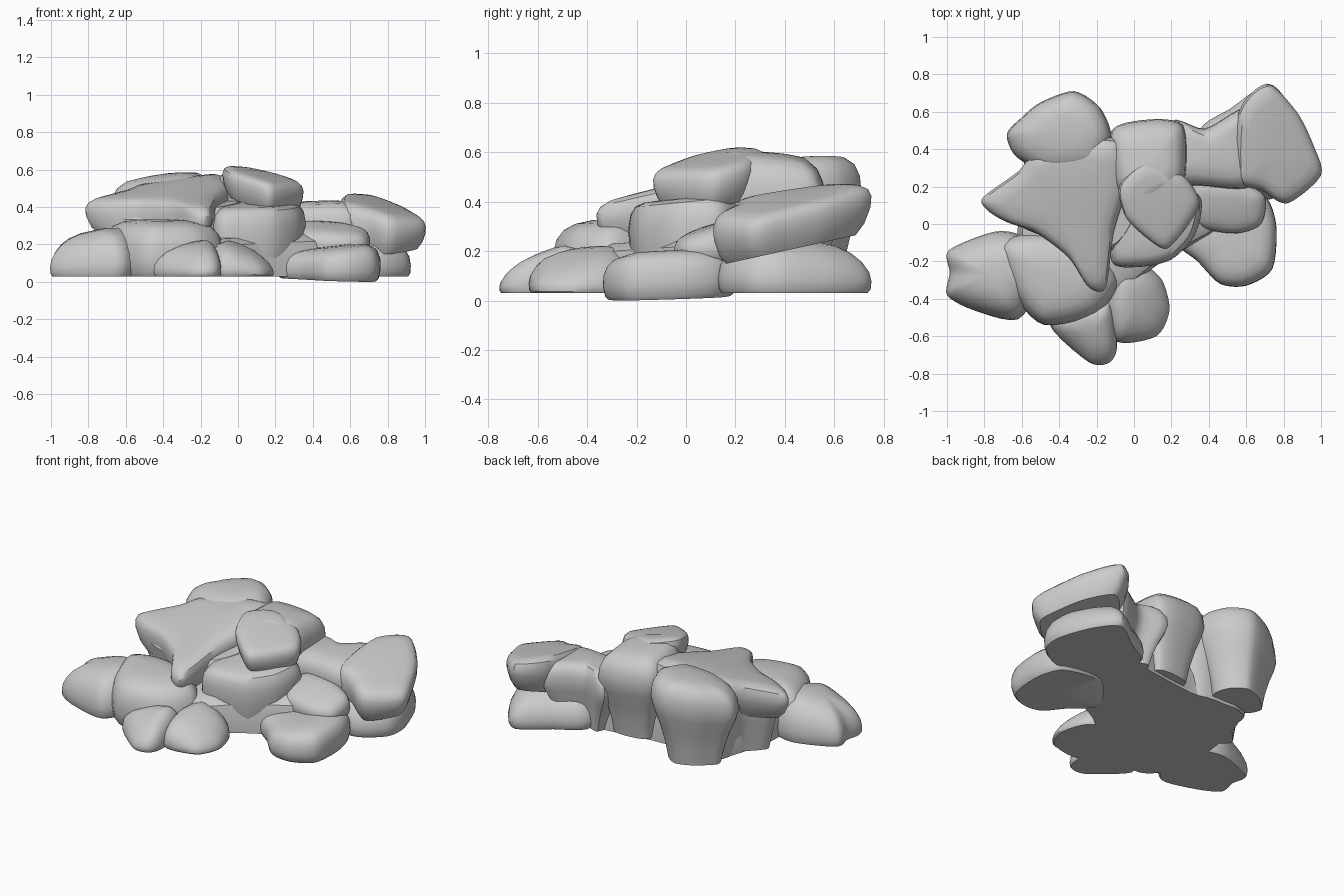
import bpy, math
from mathutils import Vector

if "Cube" in bpy.data.objects:
    bpy.data.objects.remove(bpy.data.objects["Cube"])

# Vertical profiles shared by the stones: (height fraction, outline scale)
ROUND = [(0, .9), (.08, .96), (.3, 1), (.55, .99), (.75, .93), (.88, .82), (.96, .64), (1, .38)]
CONE = [(0, .95), (.08, .99), (.25, 1), (.45, .97), (.65, .88), (.82, .74), (.94, .54), (1, .28)]
SLAB = [(0, .82), (.2, .92), (.5, .99), (.72, 1), (.87, .96), (.96, .87), (1, .7), (1.01, .35)]
FLARE = [(0, .6), (.2, .68), (.4, .8), (.58, .94), (.7, 1), (.83, .97), (.92, .87), (.98, .68), (1, .38)]
WALL = [(0, .8), (.5, .9), (.85, 1), (1, .9), (1.01, .4)]
BLOCK = [(0, 1), (.5, 1), (.85, .95), (1, .8), (1.01, .4)]


def smooth_loop(pts, n=5):
    """Closed curve through the points"""
    out, m = [], len(pts)
    for i in range(m):
        a, b, c, d = (Vector(pts[(i + k) % m]) for k in (-1, 0, 1, 2))
        for j in range(n):
            t = j / n
            tb, tc = (c - a) * .4, (d - b) * .4
            out.append(b * (2*t**3 - 3*t*t + 1) + tb * (t**3 - 2*t*t + t)
                       + c * (3*t*t - 2*t**3) + tc * (t**3 - t*t))
    return out


def stone(name, pts, bottom, top, profile=ROUND):
    """bottom and top are planes: (height at centre, slope x, slope y)"""
    loop = smooth_loop(pts)
    n = len(loop)
    c = sum(loop, Vector((0, 0))) / n

    def point(p, f):
        lo = bottom[0] + bottom[1] * (p.x - c.x) + bottom[2] * (p.y - c.y)
        hi = top[0] + top[1] * (p.x - c.x) + top[2] * (p.y - c.y)
        return (p.x, p.y, lo + f * (hi - lo))

    verts, faces = [], []
    for f, s in profile:
        verts += [point(c + (p - c) * s, f) for p in loop]
    for r in range(len(profile) - 1):
        for i in range(n):
            j = (i + 1) % n
            faces.append((r * n + i, r * n + j, (r + 1) * n + j, (r + 1) * n + i))
    verts += [point(c, 0), point(c, profile[-1][0] + .01)]
    last = (len(profile) - 1) * n
    for i in range(n):
        j = (i + 1) % n
        faces.append((len(verts) - 2, j, i))
        faces.append((len(verts) - 1, last + i, last + j))
    if sum((loop[i] - c).cross(loop[(i + 1) % n] - c) for i in range(n)) < 0:
        faces = [f[::-1] for f in faces]
    me = bpy.data.meshes.new(name)
    me.from_pydata(verts, [], faces)
    ob = bpy.data.objects.new(name, me)
    bpy.context.collection.objects.link(ob)
    bpy.context.view_layer.objects.active = ob
    ob.select_set(True)
    bpy.ops.object.shade_smooth_by_angle(angle=math.radians(35))
    ob.select_set(False)
    return ob


# Core under the pile
stone("core_base", [(-.62, -.12), (-.58, .2), (-.46, .42), (-.1, .4), (.3, .45), (.6, .5),
                    (.55, .05), (.15, -.2), (-.15, -.42), (-.45, -.4)], (.03, 0, 0), (.26, 0, .08), BLOCK)
stone("left_back_wall", [(-.74, .08), (-.6, .26), (-.54, .46), (-.1, .46), (.05, .1), (-.1, -.15), (-.5, -.06)],
      (.03, 0, 0), (.42, .05, .12), WALL)

# Ground stones along the front and left
stone("left_end_stone", [(-.99, -.14), (-.985, -.26), (-1, -.38), (-.86, -.46), (-.62, -.51), (-.5, -.3),
                         (-.58, -.08), (-.74, -.04)], (.03, 0, 0), (.27, .22, .05), CONE)
stone("left_middle_stone", [(-.72, -.12), (-.64, -.38), (-.48, -.54), (-.2, -.48), (-.08, -.3),
                            (-.25, -.1), (-.55, -.05)], (.03, 0, 0), (.33, 0, .05))
stone("front_wedge_stone", [(-.45, -.54), (-.24, -.74), (-.13, -.74), (-.09, -.65), (-.12, -.42), (-.3, -.42)],
      (.03, 0, 0), (.19, .15, .4), CONE)
stone("front_round_stone", [(-.15, -.45), (-.09, -.63), (.12, -.6), (.19, -.46), (.15, -.3),
                            (.05, -.22), (-.1, -.23)], (.03, 0, 0), (.19, -.4, .15), CONE)
stone("right_front_stone", [(.2, -.06), (.34, -.2), (.46, -.32), (.6, -.33), (.74, -.24), (.76, 0),
                            (.68, .17), (.4, .2)], (.01, -.03, .03), (.19, .12, .05))
stone("right_back_ground_stone", [(.35, .2), (.72, .13), (.9, .25), (.92, .4), (.84, .62), (.72, .75),
                                  (.52, .62), (.35, .5)], (.03, 0, 0), (.25, 0, -.1), CONE)

# Middle layer
stone("centre_front_stone", [(-.12, -.2), (.02, -.23), (.2, -.19), (.33, -.05), (.35, .15), (.1, .25), (-.12, .1)],
      (.06, 0, 0), (.41, 0, .1), SLAB)
stone("right_small_stone", [(.28, .08), (.36, -.02), (.55, -.05), (.68, 0), (.7, .15), (.55, .23), (.32, .23)],
      (.16, 0, 0), (.3, -.05, .3))
stone("right_bridge_stone", [(.15, .25), (.4, .2), (.62, .2), (.68, .4), (.6, .62), (.38, .51), (.2, .55)],
      (.03, 0, 0), (.43, .03, .05), FLARE)
stone("right_upper_stone", [(.55, .24), (.68, .18), (.82, .11), (1, .26), (.96, .42), (.87, .6), (.71, .75),
                            (.56, .6)], (.2, 0, .22), (.41, -.22, .16), SLAB)

# Upper left slab and boulder behind it
stone("large_slab", [(-.81, .14), (-.78, .07), (-.68, .01), (-.52, -.05), (-.35, -.18), (-.24, -.34), (-.15, -.34),
                     (-.11, -.05), (-.03, .25), (-.1, .46), (-.5, .4), (-.62, .28)],
      (.25, 0, .08), (.475, .11, .24), SLAB)
stone("back_left_boulder", [(-.68, .48), (-.63, .36), (-.45, .27), (-.2, .3), (-.12, .46), (-.18, .62), (-.32, .71),
                            (-.5, .65), (-.6, .57)], (.05, 0, 0), (.57, .12, .08), FLARE)

# Top stones
stone("top_back_stone", [(-.12, .5), (-.1, .2), (.05, .08), (.25, .2), (.28, .35), (.26, .53), (.1, .56)],
      (.05, 0, 0), (.59, -.1, -.1), FLARE)
stone("top_front_stone", [(-.08, .2), (-.04, .03), (.1, -.1), (.18, -.13), (.28, -.02), (.35, .12), (.26, .26),
                          (.05, .32)], (.41, -.2, .1), (.57, -.2, .16), SLAB)
